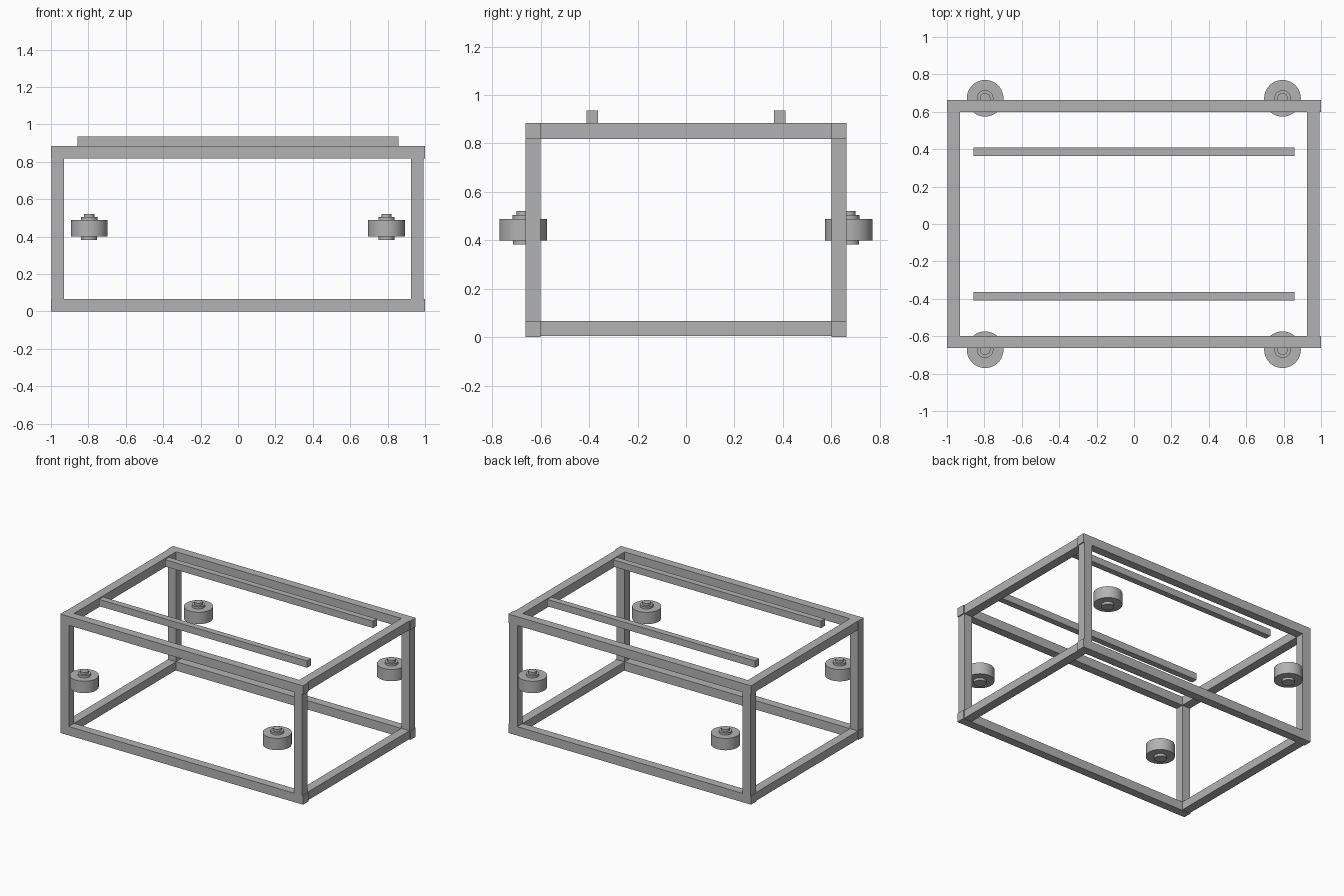
import bpy

old = bpy.data.objects.get("Cube")
if old:
    bpy.data.objects.remove(old)

grey = bpy.data.materials.new("plain grey")
grey.use_nodes = True
COLOUR = (0.45, 0.45, 0.45, 1)
grey.diffuse_color = COLOUR
grey.node_tree.nodes["Principled BSDF"].inputs["Base Color"].default_value = COLOUR


def finish(name):
    ob = bpy.context.object
    ob.name = name
    ob.data.materials.append(grey)
    return ob


def bar(name, x, y, z):
    """Box spanning the given (low, high) ranges."""
    spans = (x, y, z)
    bpy.ops.mesh.primitive_cube_add(size=1, location=[(a + b) / 2 for a, b in spans])
    ob = finish(name)
    ob.scale = [b - a for a, b in spans]
    bpy.ops.object.transform_apply(location=False, rotation=False, scale=True)


def disc(name, x, y, radius, low, high):
    bpy.ops.mesh.primitive_cylinder_add(vertices=48, radius=radius, depth=high - low,
                                        location=(x, y, (low + high) / 2))
    finish(name)
    bpy.ops.object.shade_smooth_by_angle()


IN_Y, OUT_Y = 0.6, 0.663
LOW, HIGH = (0, 0.066), (0.819, 0.885)
SIDES = {"right": (-0.997, -0.93), "left": (0.925, 0.992)}
ENDS = {"front": -1, "back": 1}


def mirrored(sign, low, high):
    return tuple(sorted((sign * low, sign * high)))


# Long rails, roof slats and corner posts
for end, s in ENDS.items():
    depth = mirrored(s, IN_Y, OUT_Y)
    bar(end + "_bottom_rail", (-1, 1), depth, LOW)
    bar(end + "_top_rail", (-1, 1), depth, HIGH)
    bar(end + "_roof_slat", (-0.857, 0.857), mirrored(s, 0.364, 0.41), (HIGH[1], 0.936))
    for side, width in SIDES.items():
        bar(end + "_" + side + "_post", width, depth, (LOW[1], HIGH[0]))

# Short side rails
for side, width in SIDES.items():
    bar(side + "_bottom_rail", width, (-IN_Y, IN_Y), (0.004, LOW[1]))
    bar(side + "_top_rail", width, (-IN_Y, IN_Y), HIGH)

# Bumper wheels with collar, bolt head and lower cap
for end, s in ENDS.items():
    for side, x in (("right", -0.796), ("left", 0.794)):
        tag = end + "_" + side + "_wheel"
        y = s * 0.672
        disc(tag, x, y, 0.098, 0.4, 0.488)
        disc(tag + "_collar", x, y, 0.044, 0.488, 0.504)
        disc(tag + "_bolt", x, y, 0.028, 0.504, 0.522)
        disc(tag + "_cap", x, y, 0.043, 0.382, 0.4)
